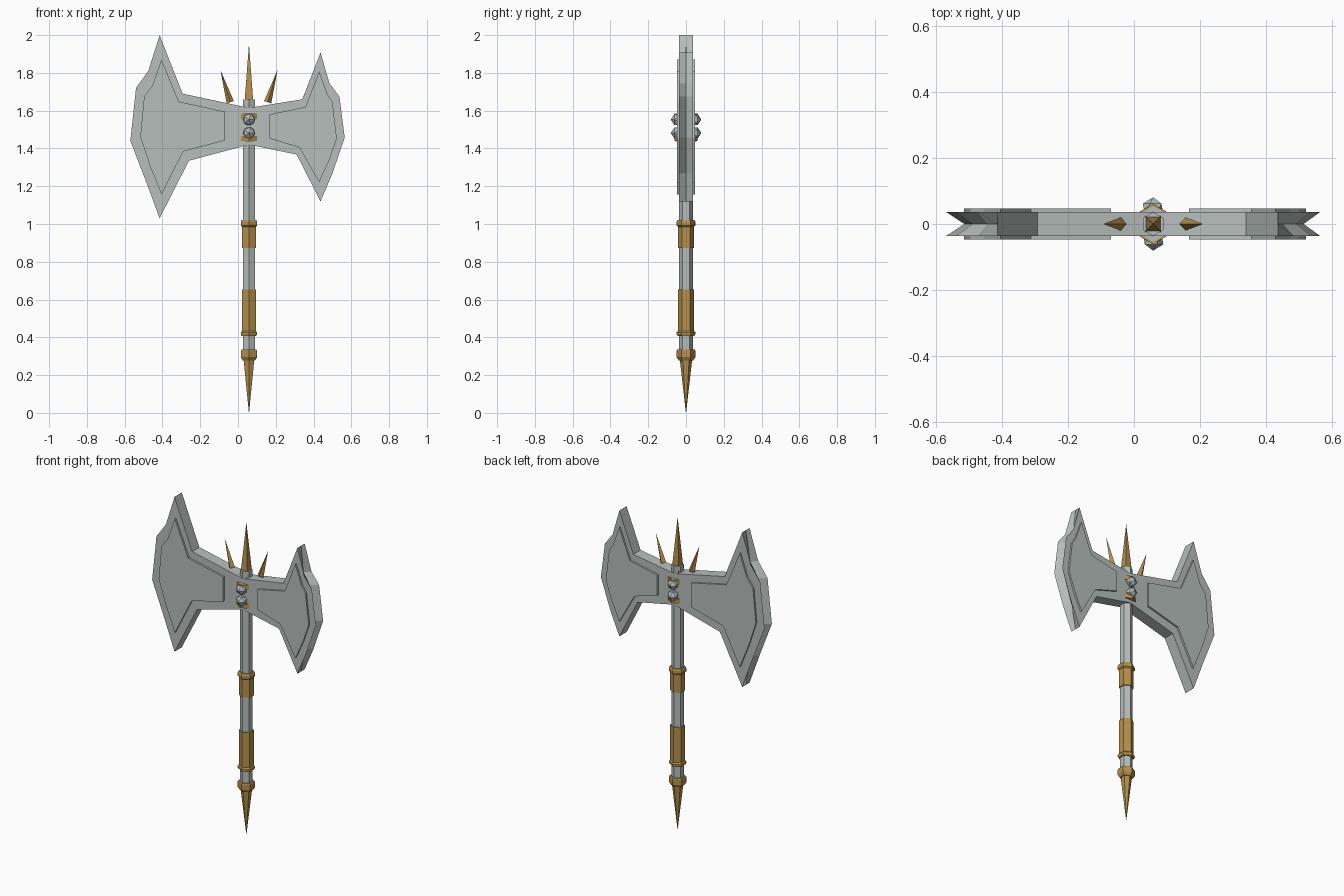
import bpy, bmesh, math
from mathutils import Vector

if "Cube" in bpy.data.objects:
    bpy.data.objects.remove(bpy.data.objects["Cube"])

AX = 0.058  # x of the shaft axis


def material(name, col):
    m = bpy.data.materials.new(name)
    m.diffuse_color = (*col, 1)
    m.use_nodes = True
    m.node_tree.nodes["Principled BSDF"].inputs["Base Color"].default_value = m.diffuse_color
    return m


STEEL = material("steel", (0.47, 0.52, 0.50))
GOLD = material("gold", (0.46, 0.28, 0.07))


def finish(bm, name, mat):
    bmesh.ops.recalc_face_normals(bm, faces=bm.faces)
    me = bpy.data.meshes.new(name)
    bm.to_mesh(me)
    bm.free()
    me.materials.append(mat)
    ob = bpy.data.objects.new(name, me)
    bpy.context.collection.objects.link(ob)
    return ob


def skin(name, mat, loops):
    """Bridge equal-length vertex loops and cap both ends."""
    bm = bmesh.new()
    rings = [[bm.verts.new(p) for p in lp] for lp in loops]
    n = len(rings[0])
    for a, b in zip(rings, rings[1:]):
        for i in range(n):
            j = (i + 1) % n
            bm.faces.new((a[i], a[j], b[j], b[i]))
    bm.faces.new(rings[0])
    bm.faces.new(rings[-1])
    return finish(bm, name, mat)


def hex_lathe(name, mat, profile):
    """Six-sided turned part with a corner facing the front."""
    angles = [math.radians(-90 + 60 * i) for i in range(6)]
    return skin(name, mat, [[(AX + r * math.cos(a), r * math.sin(a), z) for a in angles]
                            for r, z in profile])


def spike(name, base, tip, radii):
    """Pointed spike whose base corner radii repeat around its axis."""
    base, tip = Vector(base), Vector(tip)
    d = (tip - base).normalized()
    v = Vector((0, 1, 0))
    u = v.cross(d)
    bm = bmesh.new()
    n = len(radii)
    ring = [bm.verts.new(base + r * (u * math.cos(2 * math.pi * i / n) + v * math.sin(2 * math.pi * i / n)))
            for i, r in enumerate(radii)]
    apex = bm.verts.new(tip)
    for i in range(n):
        bm.faces.new((ring[i], ring[(i + 1) % n], apex))
    bm.faces.new(ring)
    return finish(bm, name, GOLD)


# Double axe head: (x, z, groove depth of the cutting edge)
head = [(AX, 1.615, 0), (-0.293, 1.69, 0), (-0.415, 2.0, 0), (-0.475, 1.81, .03),
        (-0.54, 1.72, .05), (-0.57, 1.44, .055), (-0.485, 1.22, .04), (-0.415, 1.03, 0),
        (-0.26, 1.335, 0), (AX, 1.42, 0), (0.31, 1.368, 0), (0.437, 1.12, 0),
        (0.50, 1.268, -.035), (0.565, 1.458, -.05), (0.537, 1.675, -.045),
        (0.484, 1.745, -.03), (0.437, 1.908, 0), (0.34, 1.66, 0)]
T = 0.036
skin("axe_head", STEEL, [[(x, -T, z) for x, z, g in head],
                         [(x + g, 0, z) for x, z, g in head],
                         [(x, T, z) for x, z, g in head]])

# Raised panels on both faces of each blade
left = [(-.07, 1.595), (-.313, 1.648), (-.405, 1.87), (-.455, 1.73), (-.497, 1.675),
        (-.517, 1.463), (-.467, 1.31), (-.405, 1.157), (-.29, 1.384), (-.07, 1.442)]
right = [(.167, 1.58), (.357, 1.62), (.43, 1.808), (.474, 1.685), (.5, 1.648),
         (.523, 1.453), (.484, 1.34), (.43, 1.22), (.325, 1.405), (.167, 1.453)]
for side, pts in (("left", left), ("right", right)):
    for face, s in (("front", -1), ("back", 1)):
        skin(f"{side}_{face}_panel", STEEL,
             [[(x, s * y, z) for x, z in pts] for y in (0.03, 0.047)])

# Shaft and its gold fittings
hex_lathe("shaft", STEEL, [(.036, .29), (.036, 1.66)])
hex_lathe("upper_grip", GOLD, [(.043, .872), (.043, .985), (.05, .992), (.05, 1.01), (.044, 1.022)])
hex_lathe("lower_grip", GOLD, [(.044, .408), (.05, .416), (.05, .426), (.043, .434), (.043, .653)])
hex_lathe("pommel_collar", GOLD, [(.038, .278), (.05, .295), (.05, .33), (.046, .335)])
hex_lathe("pommel_spike", GOLD, [(.0006, 0), (.033, .285)])

# Gold bands with steel cores around the head
for i, z in enumerate((1.453, 1.571)):
    hex_lathe(f"head_band_{i}", GOLD, [(.061, z - .014), (.061, z + .014)])
    hex_lathe(f"band_core_{i}", STEEL, [(.055, z - .015), (.055, z + .015)])

# Faceted studs, front and back
for y in (-.046, .046):
    for z in (1.482, 1.553):
        bm = bmesh.new()
        bmesh.ops.create_icosphere(bm, subdivisions=1, radius=0.035)
        ob = finish(bm, "stud", STEEL)
        ob.rotation_euler = (math.pi / 2, 0, 0)
        ob.location = (AX, y, z)

# Crown spikes
spike("centre_spike", (AX, 0, 1.59), (AX, 0, 1.955), (.027, .038) * 4)
for name, s in (("left_spike", -1), ("right_spike", 1)):
    spike(name, (AX + s * .099, 0, 1.645), (AX + s * .151, 0, 1.815), (.02,) * 4)
